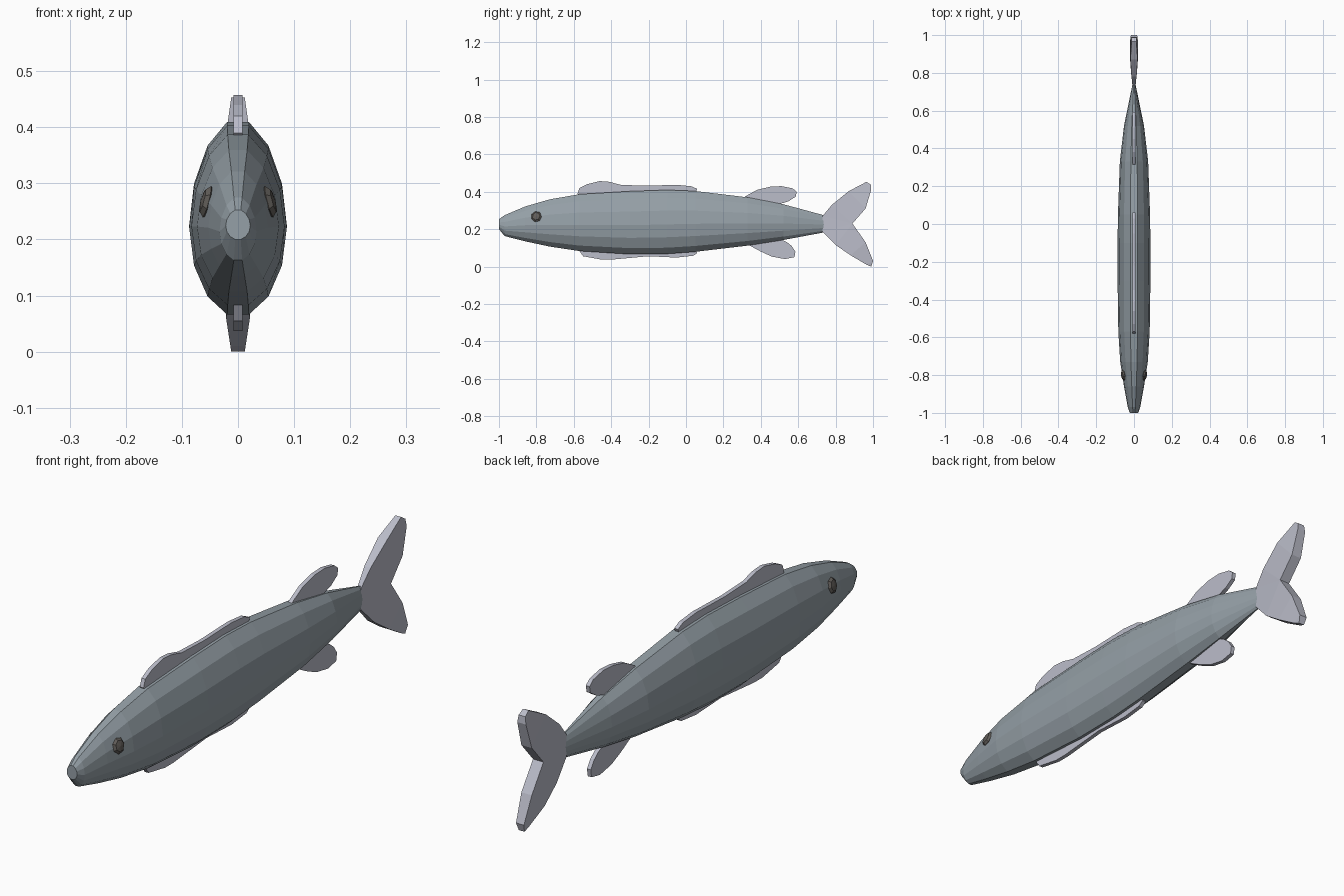
import bpy, bmesh, math

if "Cube" in bpy.data.objects:
    bpy.data.objects.remove(bpy.data.objects["Cube"])

def material(name, rgb):
    mat = bpy.data.materials.new(name)
    mat.diffuse_color = (*rgb, 1)
    mat.use_nodes = True
    mat.node_tree.nodes["Principled BSDF"].inputs["Base Color"].default_value = mat.diffuse_color
    return mat

skin = material("slate_skin", (.30, .35, .385))
membrane = material("pale_fin", (.50, .51, .59))
dark = material("dark_eye", (.12, .11, .1))

def finish(bm, name, mat):
    bmesh.ops.recalc_face_normals(bm, faces=bm.faces[:])
    me = bpy.data.meshes.new(name)
    bm.to_mesh(me)
    bm.free()
    me.materials.append(mat)
    ob = bpy.data.objects.new(name, me)
    bpy.context.collection.objects.link(ob)

# Body: 14-sided rings (y, bottom, top, half width), widest slightly below the middle
SIDES = 14
stations = [(-1.0, .2, .253, .022), (-.97, .163, .275, .033), (-.86, .135, .322, .053),
            (-.73, .107, .36, .073), (-.57, .083, .388, .083), (-.3, .066, .404, .087),
            (-.1, .068, .411, .087), (.05, .079, .405, .085), (.33, .112, .371, .075),
            (.52, .142, .334, .053), (.74, .183, .274, .008)]
bm = bmesh.new()
rings = []
for y, lo, hi, w in stations:
    r = (hi - lo) / 2 / math.cos(math.pi / SIDES)
    ring = []
    for i in range(SIDES):
        a = 2 * math.pi * (i + .5) / SIDES
        s, c = math.sin(a), math.cos(a)
        ring.append(bm.verts.new((w * s, y, (lo + hi) / 2 + r * (c - .08 * s * s * (1 + c)))))
    rings.append(ring)
for a, b in zip(rings, rings[1:]):
    for i in range(SIDES):
        j = (i + 1) % SIDES
        bm.faces.new((a[i], a[j], b[j], b[i]))
bm.faces.new(rings[0])
bm.faces.new(rings[-1])
finish(bm, "body", skin)

def fin(name, outline, thick, splits=None):
    """Plate from a (y, z) outline; thick gives half thickness at each point.
    splits lists convex index groups for the side faces."""
    bm = bmesh.new()
    left, right = [[bm.verts.new((s * thick(y, z), y, z)) for y, z in outline] for s in (-1, 1)]
    n = len(outline)
    for i in range(n):
        j = (i + 1) % n
        bm.faces.new((left[i], left[j], right[j], right[i]))
    for group in splits or [range(n)]:
        bm.faces.new([left[i] for i in group])
        bm.faces.new([right[i] for i in reversed(group)])
    finish(bm, name, membrane)

flat = lambda y, z: .008

# Long fins along the back and the belly
fin("front_back_fin", [(-.55, .36), (-.58, .39), (-.57, .42), (-.53, .44), (-.46, .457), (-.41, .453),
                       (-.35, .437), (-.22, .432), (-.05, .437), (.03, .429), (.06, .415), (.04, .37)], flat)
fin("front_belly_fin", [(-.54, .11), (-.57, .083), (-.55, .055), (-.45, .037), (-.4, .037),
                        (-.2, .055), (-.05, .048), (.04, .058), (.06, .073), (.04, .11)], flat)
# Short swept fins near the tail
fin("rear_back_fin", [(.3, .36), (.32, .377), (.38, .41), (.45, .427), (.51, .43), (.57, .418), (.592, .4),
                      (.587, .374), (.55, .35), (.51, .337), (.48, .32)], flat)
fin("rear_belly_fin", [(.33, .118), (.40, .08), (.46, .053), (.53, .04), (.58, .05), (.585, .08),
                       (.565, .11), (.54, .13), (.5, .15)], flat)

# Forked tail, swelling from the root and thinning towards the tips
def tail_thick(y, z):
    root = .008 + .014 * min(1, max(0, (y - .73) / .13))
    return root - .01 * min(1, max(0, (abs(z - .225) - .16) / .065))

fin("tail_fin", [(.73, .27), (.73, .187), (.80, .115), (.88, .06), (.965, .01), (.99, 0), (1, .03),
                 (.96, .13), (.89, .23), (.96, .31), (.99, .41), (.988, .438), (.965, .453),
                 (.87, .403), (.78, .33)], tail_thick,
    [[0, 1, 8], [1, 2, 8], [2, 3, 7, 8], [3, 4, 6, 7], [4, 5, 6],
     [0, 8, 14], [14, 8, 9, 13], [13, 9, 10, 12], [12, 10, 11]])

# Eyes: small flattened faceted discs set into the head
for side, name in ((1, "right_eye"), (-1, "left_eye")):
    bpy.ops.mesh.primitive_uv_sphere_add(segments=7, ring_count=4, radius=1,
                                         location=(side * .056, -.8, .267),
                                         rotation=(0, side * math.radians(75), side * math.radians(-8)))
    eye = bpy.context.object
    eye.name = name
    eye.scale = (.03, .029, .011)
    eye.data.materials.append(dark)
